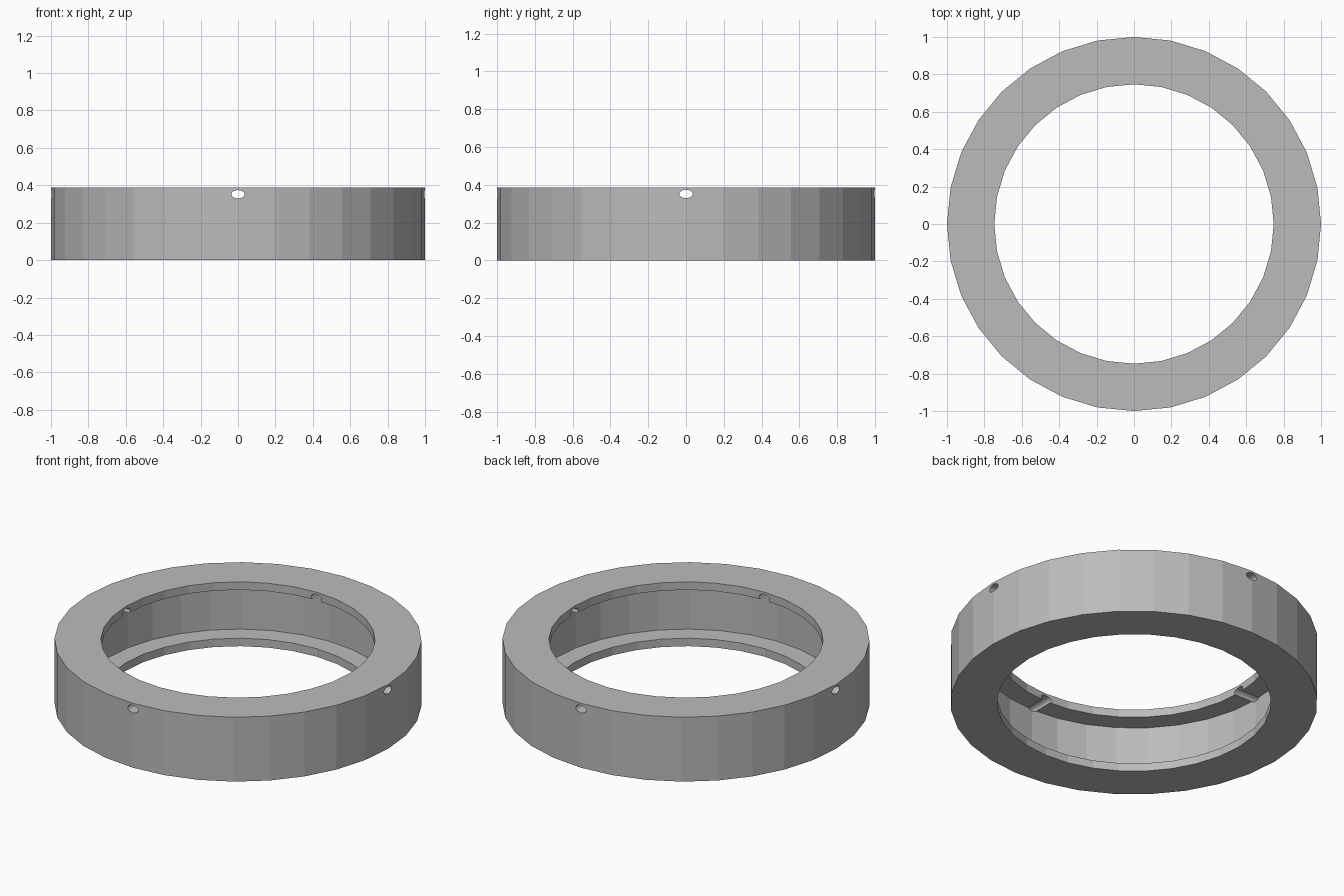
import bpy, bmesh, math
from mathutils import Matrix

SIDES = 32
HEIGHT = 0.387
LIP = 0.048                      # thickness of both inner flanges
OUTER, INNER, GROOVE = 1.0, 0.747, 0.865
HOLE_Z, HOLE_W, HOLE_H = 0.352, 0.036, 0.022

default = bpy.data.objects.get("Cube")
if default:
    bpy.data.objects.remove(default, do_unlink=True)

# Single flat grey
grey = bpy.data.materials.new("plain_grey")
grey.use_nodes = True
colour = (0.5, 0.5, 0.5, 1.0)
grey.diffuse_color = colour
grey.node_tree.nodes["Principled BSDF"].inputs["Base Color"].default_value = colour


def make_object(name, bm):
    bmesh.ops.recalc_face_normals(bm, faces=bm.faces)
    mesh = bpy.data.meshes.new(name)
    bm.to_mesh(mesh)
    bm.free()
    mesh.materials.append(grey)
    obj = bpy.data.objects.new(name, mesh)
    bpy.context.scene.collection.objects.link(obj)
    return obj


# Ring body: C-shaped section swept round the vertical axis
section = [(OUTER, 0), (OUTER, HEIGHT), (INNER, HEIGHT), (INNER, HEIGHT - LIP),
           (GROOVE, HEIGHT - LIP), (GROOVE, LIP), (INNER, LIP), (INNER, 0)]
bm = bmesh.new()
loops = []
for i in range(SIDES):
    a = math.tau * i / SIDES
    loops.append([bm.verts.new((r * math.cos(a), r * math.sin(a), z)) for r, z in section])
for i, loop in enumerate(loops):
    nxt = loops[(i + 1) % SIDES]
    for j in range(len(section)):
        k = (j + 1) % len(section)
        bm.faces.new((loop[j], nxt[j], nxt[k], loop[k]))
ring = make_object("ring_body", bm)

# Four oval radial holes, grazing the underside of the upper flange
bm = bmesh.new()
for i in range(4):
    place = (Matrix.Rotation(i * math.pi / 2, 4, 'Z')
             @ Matrix.Translation((0.85, 0, HOLE_Z))
             @ Matrix.Diagonal((1, HOLE_W, HOLE_H, 1))
             @ Matrix.Rotation(math.pi / 2, 4, 'Y'))
    bmesh.ops.create_cone(bm, cap_ends=True, segments=20, radius1=1, radius2=1,
                          depth=0.5, matrix=place)
cutter = make_object("hole_cutter", bm)
cutter.hide_render = True

cut = ring.modifiers.new("radial_holes", 'BOOLEAN')
cut.operation = 'DIFFERENCE'
cut.solver = 'EXACT'
cut.object = cutter

# Bake the cut and discard the cutter
depsgraph = bpy.context.evaluated_depsgraph_get()
baked = bpy.data.meshes.new_from_object(ring.evaluated_get(depsgraph))
ring.modifiers.clear()
ring.data = baked
bpy.data.objects.remove(cutter, do_unlink=True)
